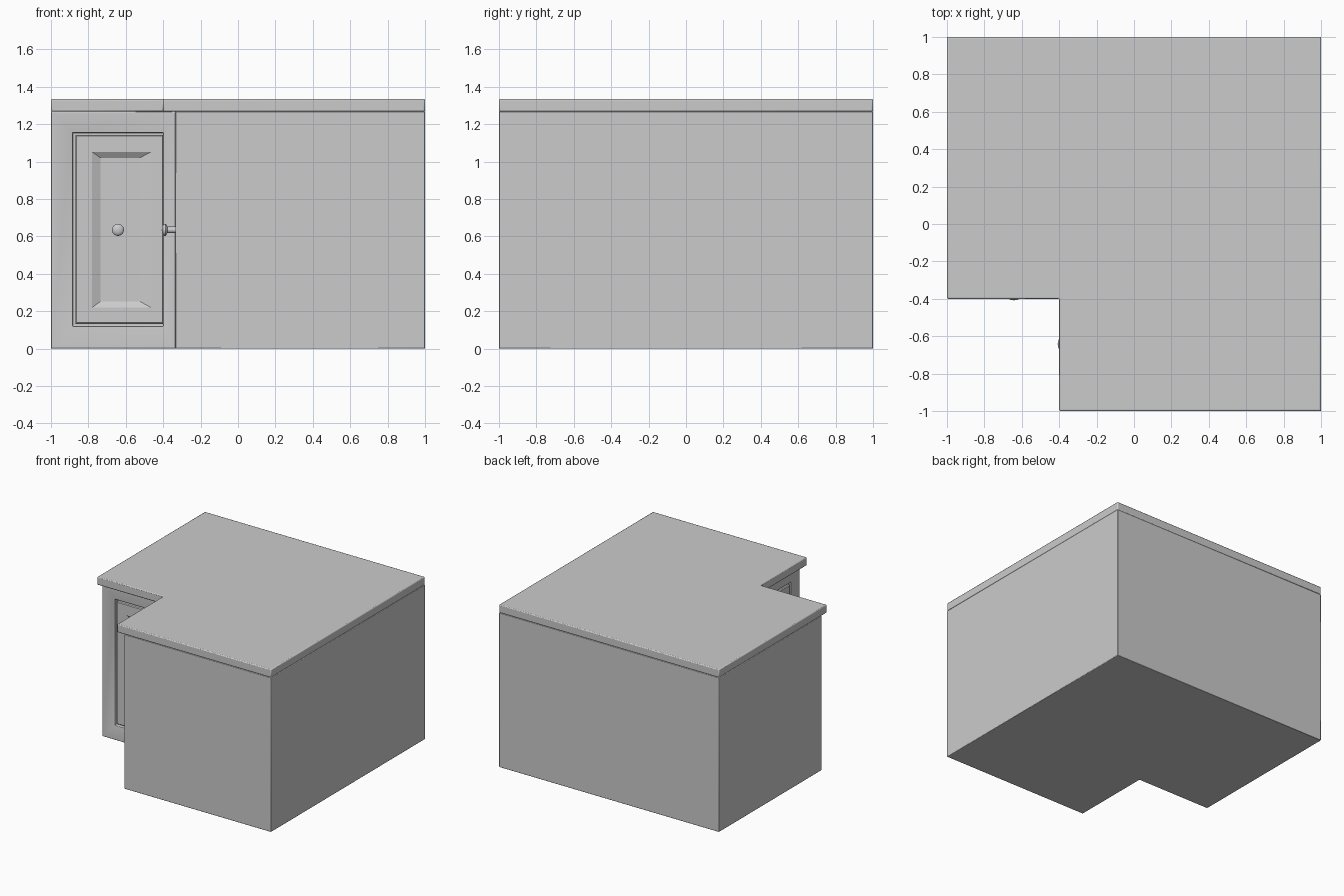
import bpy, bmesh, math
from mathutils import Matrix

if "Cube" in bpy.data.objects:
    bpy.data.objects.remove(bpy.data.objects["Cube"])

SWAP = Matrix(((0, 1, 0, 0), (1, 0, 0, 0), (0, 0, 1, 0), (0, 0, 0, 1)))
FACE = -0.335  # plane of the inner cabinet faces


def finish(bm, name, angle=35):
    bmesh.ops.recalc_face_normals(bm, faces=bm.faces[:])
    me = bpy.data.meshes.new(name)
    bm.to_mesh(me)
    bm.free()
    ob = bpy.data.objects.new(name, me)
    bpy.context.collection.objects.link(ob)
    bpy.ops.object.select_all(action='DESELECT')
    ob.select_set(True)
    bpy.context.view_layer.objects.active = ob
    bpy.ops.object.shade_smooth_by_angle(angle=math.radians(angle))
    return ob


def l_block(name, notch, z0, z1):
    """L-shaped slab, notched at the front left corner."""
    bm = bmesh.new()
    pts = [(-1, 1), (-1, notch), (notch, notch), (notch, -1), (1, -1), (1, 1)]
    f = bm.faces.new([bm.verts.new((x, y, z0)) for x, y in pts])
    r = bmesh.ops.extrude_face_region(bm, geom=[f])
    for g in r['geom']:
        if isinstance(g, bmesh.types.BMVert):
            g.co.z = z1
    return finish(bm, name)


def rings(name, loops, swap):
    """Bridge rectangles (x0, x1, z0, z1, y) and cap both ends."""
    bm = bmesh.new()
    vs = [[bm.verts.new(p) for p in ((a, y, c), (b, y, c), (b, y, d), (a, y, d))]
          for a, b, c, d, y in loops]
    for p, q in zip(vs, vs[1:]):
        for i in range(4):
            j = (i + 1) % 4
            bm.faces.new((p[i], p[j], q[j], q[i]))
    bm.faces.new(vs[0])
    bm.faces.new(vs[-1])
    if swap:
        bm.transform(SWAP)
    return finish(bm, name, 20)


def knob(name, swap):
    """Lathed knob: stem and flattened round head."""
    bm = bmesh.new()
    prof = [(0, 0.03), (0.017, 0.03), (0.017, -0.043), (0.026, -0.046), (0.032, -0.053),
            (0.032, -0.059), (0.027, -0.066), (0.016, -0.071), (0, -0.073)]
    vs = [bm.verts.new((-0.642 + r, FACE + y, 0.635)) for r, y in prof]
    es = [bm.edges.new(e) for e in zip(vs, vs[1:])]
    bmesh.ops.spin(bm, geom=vs + es, cent=(-0.642, FACE, 0.635), axis=(0, 1, 0),
                   angle=math.tau, steps=24, use_duplicate=False)
    bmesh.ops.remove_doubles(bm, verts=bm.verts[:], dist=0.0005)
    if swap:
        bm.transform(SWAP)
    return finish(bm, name, 40)


def bevel(ob, width):
    m = ob.modifiers.new("bevel", 'BEVEL')
    m.width = width
    m.segments = 2
    m.limit_method = 'ANGLE'


# cabinet carcass and worktop
body = l_block("cabinet_body", FACE, 0, 1.268)
top = l_block("countertop", -0.4, 1.268, 1.335)
bevel(top, 0.007)

for side, swap in (("left", False), ("right", True)):
    # shallow door opening
    cut = rings(side + "_opening_cutter", [(-0.885, -0.4, 0.12, 1.155, FACE + 0.04),
                                           (-0.885, -0.4, 0.12, 1.155, FACE - 0.1)], swap)
    cut.hide_render = True
    cut.hide_set(True)
    m = body.modifiers.new(side + "_opening", 'BOOLEAN')
    m.operation = 'DIFFERENCE'
    m.solver = 'EXACT'
    m.object = cut
    # door with chamfered edge and recessed panel
    rings(side + "_door", [
        (-0.870, -0.402, 0.133, 1.142, FACE + 0.045),
        (-0.870, -0.402, 0.133, 1.142, FACE + 0.006),
        (-0.864, -0.404, 0.139, 1.136, FACE),
        (-0.780, -0.465, 0.220, 1.052, FACE),
        (-0.735, -0.525, 0.253, 1.020, FACE + 0.022)], swap)
    knob(side + "_knob", swap)

bevel(body, 0.004)
